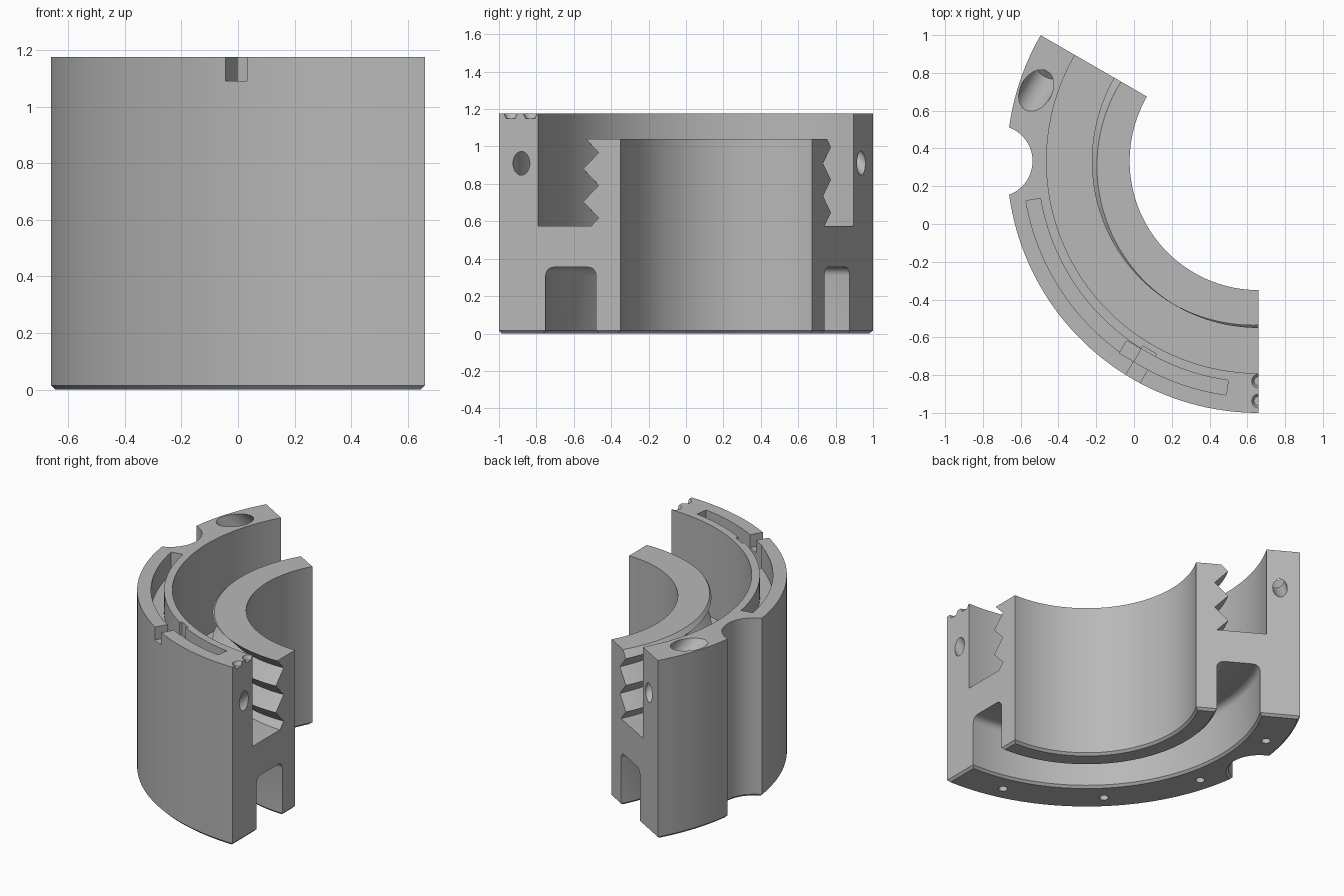
import bpy, bmesh, math
from mathutils import Vector

if "Cube" in bpy.data.objects:
    bpy.data.objects.remove(bpy.data.objects["Cube"], do_unlink=True)

# Ring sector: axis position, end angles, heights and radii
AXIS = Vector((0.66, 0.333, 0))
START, END = 150, 270
R_OUT, R_IN = 1.333, 0.683
TOP, LEDGE, FLOOR = 1.175, 1.04, 0.575
CHAMFER = 0.015
PITCH = 0.175

grey = bpy.data.materials.new("plain_grey")
grey.use_nodes = True
grey.diffuse_color = (0.48, 0.48, 0.48, 1)
grey.node_tree.nodes["Principled BSDF"].inputs["Base Color"].default_value = (0.48, 0.48, 0.48, 1)


def radial(deg):
    a = math.radians(deg)
    return Vector((math.cos(a), math.sin(a), 0))


def tangent(deg):
    return radial(deg + 90)


def at(deg, r, z):
    return AXIS + radial(deg) * r + Vector((0, 0, z))


def finish(name, bm):
    bmesh.ops.recalc_face_normals(bm, faces=bm.faces)
    mesh = bpy.data.meshes.new(name)
    bm.to_mesh(mesh)
    bm.free()
    mesh.materials.append(grey)
    ob = bpy.data.objects.new(name, mesh)
    bpy.context.scene.collection.objects.link(ob)
    return ob


def loft(name, rings):
    """Skin a list of equal point rings and cap both ends."""
    bm = bmesh.new()
    rows = [[bm.verts.new(p) for p in ring] for ring in rings]
    for a, b in zip(rows, rows[1:]):
        for i in range(len(a)):
            j = (i + 1) % len(a)
            bm.faces.new((a[i], a[j], b[j], b[i]))
    bm.faces.new(rows[0])
    bm.faces.new(rows[-1])
    return finish(name, bm)


def sweep(name, profile, a0, a1, steps):
    """Revolve an (r, z) profile, which may vary with angle."""
    angles = [a0 + (a1 - a0) * i / steps for i in range(steps + 1)]
    return loft(name, [[at(a, r, z) for r, z in profile(a)] for a in angles])


def prism(name, deg, section, r0, r1):
    """Extrude a (tangential, z) section along the radius at one angle."""
    t = tangent(deg)
    return loft(name, [[at(deg, r, z) + t * s for s, z in section] for r in (r0, r1)])


def drill(name, p, q, r0, r1, sides=32):
    """Round cutter from p to q."""
    axis = (q - p).normalized()
    u = axis.orthogonal().normalized()
    v = axis.cross(u)
    turns = [math.tau * i / sides for i in range(sides)]
    return loft(name, [[c + (u * math.cos(t) + v * math.sin(t)) * r for t in turns]
                       for c, r in ((p, r0), (q, r1))])


# Helical triangular thread on the outside of the inner wall
def thread(deg):
    crest = 0.88 - PITCH * (END - deg) / 360

    def radius(z):
        d = abs((z - crest + PITCH / 2) % PITCH - PITCH / 2)
        return 0.883 - 0.083 * d / (PITCH / 2)

    zs = [crest + k * PITCH / 2 for k in range(-3, 3)]
    zs = [min(max(z, FLOOR + 0.004), LEDGE - 0.004) for z in zs]
    return [(radius(z), z) for z in [FLOOR] + zs + [LEDGE]]


# Full cross-section: tall outer wall, threaded inner wall, channel beneath
def body_profile(deg):
    c, lo, hi, roof, f = CHAMFER, 0.813, 1.083, 0.355, 0.045
    pts = [(R_OUT - c, 0), (R_OUT, c), (R_OUT, TOP), (1.123, TOP), (1.123, FLOOR)]
    pts += thread(deg)
    pts += [(R_IN, LEDGE), (R_IN, c), (R_IN + c, 0), (lo - c, 0), (lo, c)]
    for centre, first in ((lo + f, 180), (hi - f, 90)):
        for i in range(6):
            a = math.radians(first - 18 * i)
            pts.append((centre + f * math.cos(a), roof - f + f * math.sin(a)))
    return pts + [(hi, c), (hi + c, 0)]


body = sweep("ring_segment", body_profile, START, END, 60)
cutters = []

# Chamfers along the lower edges of both end faces
for deg, side in ((START, 1), (END, -1)):
    k = CHAMFER + 0.05
    cutters.append(prism("end_chamfer", deg,
                         [(side * k, -0.05), (side * -0.05, k), (side * -0.05, -0.05)], 0.5, 1.5))

# Vertical scallop in the outer wall, chamfered below
low, high = at(180, 1.387, -0.02), at(180, 1.387, 1.3)
cutters.append(drill("scallop", low, high, 0.19, 0.19, 64))
cutters.append(drill("scallop_chamfer", low, at(180, 1.387, CHAMFER), 0.225, 0.19, 64))

# Curved slot in the top rim, with a cross notch and a deeper pocket
cutters.append(sweep("rim_slot",
                     lambda a: [(1.172, 1.03), (1.25, 1.03), (1.25, 1.3), (1.172, 1.3)],
                     189.7, 262.1, 36))
cutters.append(prism("rim_notch", 240,
                     [(-0.043, 1.09), (0.043, 1.09), (0.043, 1.3), (-0.043, 1.3)], 1.155, 1.45))
cutters.append(prism("rim_pocket", 240,
                     [(-0.13, 0.95), (-0.043, 0.95), (-0.043, 1.25), (-0.13, 1.25)], 1.173, 1.249))

# Slanted bolt bore with wide head recess, leaving through the far end face
up = Vector((0, 0, 1))
exit_point = at(START, 1.207, 0.91)
slope = (tangent(START) + up).normalized()
cutters.append(drill("bolt_hole", exit_point - slope * 0.15, exit_point + slope * 0.4, 0.045, 0.045))
cutters.append(drill("bolt_recess", exit_point + slope * 0.17, exit_point + slope * 0.6, 0.083, 0.083, 40))

# Matching slanted blind hole in the other end face
entry = at(END, 1.213, 0.91)
slope = (-tangent(END) - up).normalized()
cutters.append(drill("blind_hole", entry - slope * 0.15, entry + slope * 0.3, 0.045, 0.045))

# Two index dimples on the top rim
for r in (1.165, 1.27):
    cutters.append(drill("index_dimple", at(END, r, TOP - 0.026), at(END, r, TOP + 0.026), 0.024, 0.05, 24))

# Pin holes under the outer wall
for deg in range(165, 270, 30):
    cutters.append(drill("pin_hole", at(deg, 1.215, -0.05), at(deg, 1.215, 0.12), 0.028, 0.028, 24))

# Cut every feature, then discard the cutters
bpy.context.view_layer.objects.active = body
body.select_set(True)
for cutter in cutters:
    cutter.hide_render = True
    mod = body.modifiers.new(cutter.name, "BOOLEAN")
    mod.operation = "DIFFERENCE"
    mod.solver = "EXACT"
    mod.object = cutter
    bpy.ops.object.modifier_apply(modifier=mod.name)
    bpy.data.objects.remove(cutter, do_unlink=True)

bpy.ops.object.shade_smooth_by_angle(angle=math.radians(25))
